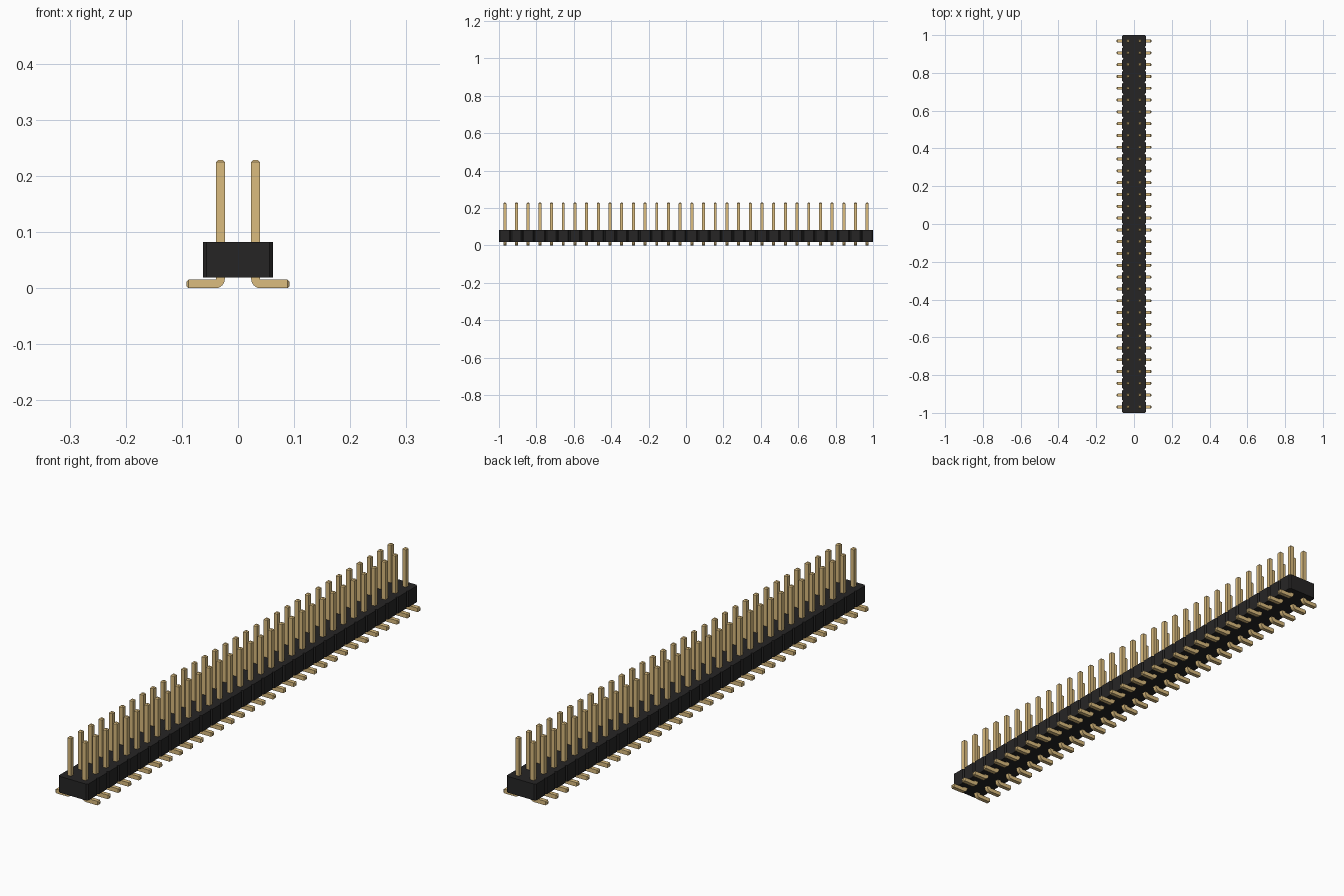
import bpy, bmesh, math

if "Cube" in bpy.data.objects:
    bpy.data.objects.remove(bpy.data.objects["Cube"], do_unlink=True)

COUNT = 32                # pins per row
PITCH = 2.0 / COUNT
HALF_W = 0.0625           # half width of the housing
NOTCH = PITCH / 10        # chamfer between neighbouring segments
BODY_Z = (0.0195, 0.082)
PIN = 0.0156              # pin thickness
PIN_X, PIN_TOP, FOOT_X = PITCH / 2, 0.229, 0.092
BEND = 0.009              # centre-line radius of the pin bend


def material(name, rgb):
    m = bpy.data.materials.new(name)
    m.use_nodes = True
    m.diffuse_color = (*rgb, 1)
    bsdf = m.node_tree.nodes["Principled BSDF"]
    bsdf.inputs["Base Color"].default_value = (*rgb, 1)
    bsdf.inputs["Roughness"].default_value = 0.5
    return m


def make_object(name, bm, mat):
    bmesh.ops.recalc_face_normals(bm, faces=bm.faces)
    mesh = bpy.data.meshes.new(name)
    bm.to_mesh(mesh)
    bm.free()
    mesh.materials.append(mat)
    ob = bpy.data.objects.new(name, mesh)
    bpy.context.collection.objects.link(ob)
    return ob


black = material("black plastic", (0.0194, 0.0187, 0.0187))
gold = material("gold metal", (0.709, 0.504, 0.210))

# Housing: notched outline, extruded upwards
side = [(HALF_W - NOTCH, -1.0)]
for i in range(COUNT):
    y = -1 + i * PITCH
    side += [(HALF_W, y + NOTCH), (HALF_W, y + PITCH - NOTCH),
             (HALF_W - NOTCH, y + PITCH)]
outline = side + [(-x, y) for x, y in reversed(side)]
bm = bmesh.new()
base = bm.faces.new([bm.verts.new((x, y, BODY_Z[0])) for x, y in outline])
ext = bmesh.ops.extrude_face_region(bm, geom=[base], use_keep_orig=True)
top = [v for v in ext["geom"] if isinstance(v, bmesh.types.BMVert)]
bmesh.ops.translate(bm, verts=top, vec=(0, 0, BODY_Z[1] - BODY_Z[0]))
make_object("housing", bm, black)

# Pin: square section swept from foot tip, round the bend, to the top
h = PIN / 2
tip = PIN / 4
# each ring: x, z, angle of travel (0 = along -x, 90 = up), section scale
rings = [(FOOT_X, h, 0, 0.5), (FOOT_X - tip, h, 0, 1)]
STEPS = 6
for i in range(STEPS + 1):
    a = math.radians(90 * i / STEPS)
    rings.append((PIN_X + BEND * (1 - math.sin(a)),
                  h + BEND * (1 - math.cos(a)), a, 1))
up = math.pi / 2
rings += [(PIN_X, PIN_TOP - tip, up, 1), (PIN_X, PIN_TOP, up, 0.5)]

bm = bmesh.new()
loops = []
for x, z, a, s in rings:
    nx, nz = math.sin(a), math.cos(a)      # direction towards inside of bend
    loops.append([bm.verts.new((x + nx * u * h * s, v * h * s, z + nz * u * h * s))
                  for u, v in ((-1, -1), (1, -1), (1, 1), (-1, 1))])
for a, b in zip(loops, loops[1:]):
    for k in range(4):
        bm.faces.new((a[k], a[(k + 1) % 4], b[(k + 1) % 4], b[k]))
bm.faces.new(loops[0])
bm.faces.new(loops[-1])
pins = make_object("pins", bm, gold)

# Smooth bend with crisp edges
bpy.ops.object.select_all(action="DESELECT")
pins.select_set(True)
bpy.context.view_layer.objects.active = pins
bpy.ops.object.shade_smooth_by_angle(angle=math.radians(30))

# Repeat along the row, mirror to the other side
pins.location.y = -1 + PITCH / 2
row = pins.modifiers.new("row", "ARRAY")
row.count = COUNT
row.use_relative_offset = False
row.use_constant_offset = True
row.constant_offset_displace = (0, PITCH, 0)
pins.modifiers.new("other row", "MIRROR").use_axis[0] = True
